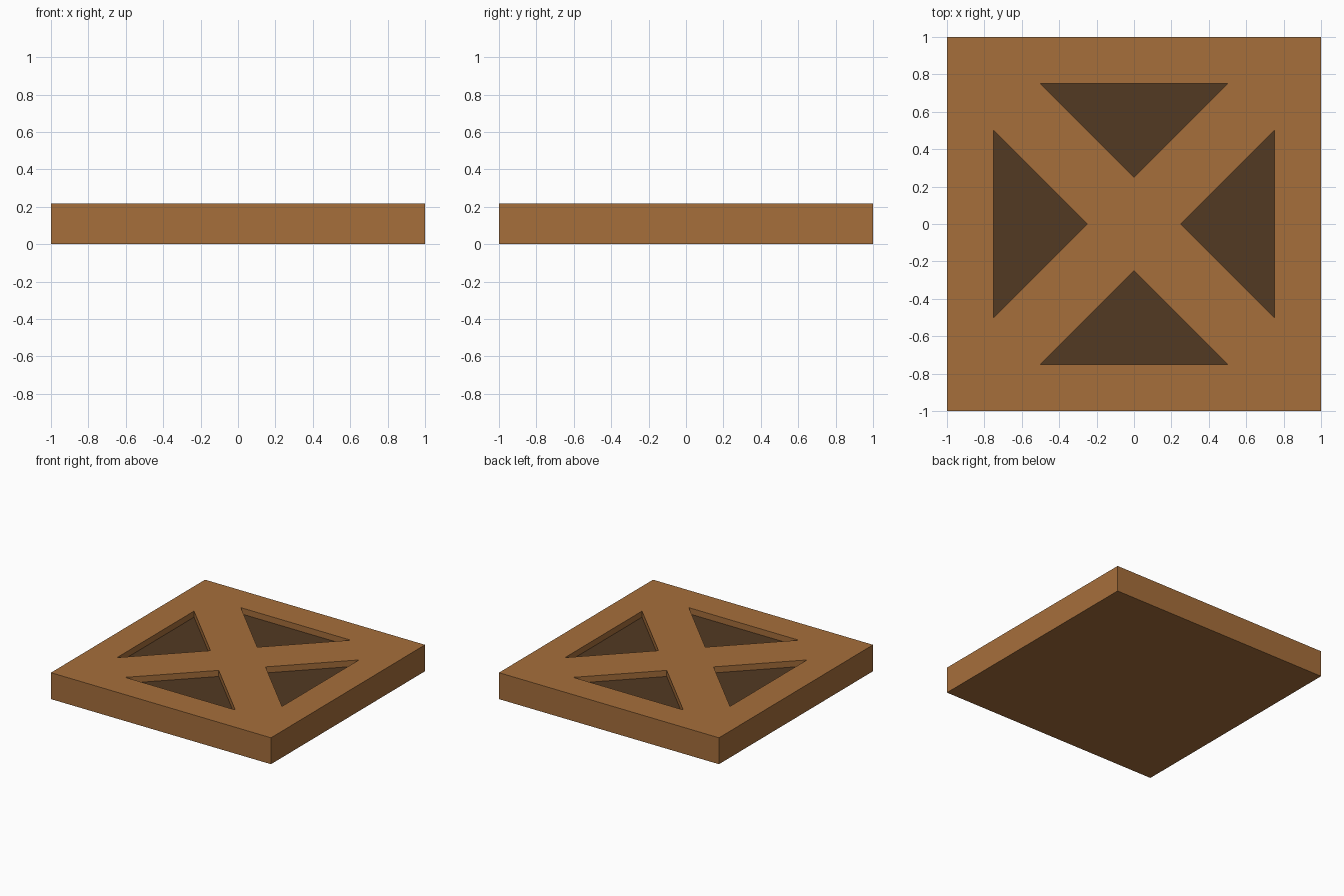
import bpy
import bmesh
from math import pi
from mathutils import Matrix

cube = bpy.data.objects.get("Cube")
if cube:
    bpy.data.objects.remove(cube, do_unlink=True)

HEIGHT = 0.217
FLOOR = 0.167  # height of the sunken triangle floors


def make_material(name, color):
    mat = bpy.data.materials.new(name)
    mat.use_nodes = True
    mat.diffuse_color = color
    mat.node_tree.nodes["Principled BSDF"].inputs["Base Color"].default_value = color
    return mat


wood = make_material("wood_brown", (0.38, 0.158, 0.044, 1))
dark = make_material("dark_recess_brown", (0.084, 0.041, 0.016, 1))


def add_quarter(bm, turn):
    """One quarter of the slab, with its triangular recess, turned about z."""
    rot = Matrix.Rotation(turn * pi / 2, 3, "Z")

    def ring(points, z):
        return [bm.verts.new(rot @ Matrix.Translation((x, y, z)).translation)
                for x, y in points]

    outline = [(-1, -1), (1, -1), (0, 0)]
    triangle = [(-0.5, -0.75), (0.5, -0.75), (0, -0.25)]
    base = ring(outline, 0)
    top = ring(outline, HEIGHT)
    rim = ring(triangle, HEIGHT)
    floor = ring(triangle, FLOOR)

    # Outer side and underside
    bm.faces.new((base[0], base[1], top[1], top[0]))
    bm.faces.new(base[::-1])
    # Top frame around the recess, and the recess walls
    for i in range(3):
        j = (i + 1) % 3
        bm.faces.new((top[i], top[j], rim[j], rim[i]))
        bm.faces.new((rim[i], rim[j], floor[j], floor[i]))
    # Sunken floor
    bm.faces.new(floor).material_index = 1


# Slab with four recesses
bm = bmesh.new()
for turn in range(4):
    add_quarter(bm, turn)
bmesh.ops.remove_doubles(bm, verts=bm.verts, dist=0.0001)
bmesh.ops.recalc_face_normals(bm, faces=bm.faces)

mesh = bpy.data.meshes.new("square_slab")
bm.to_mesh(mesh)
bm.free()
mesh.materials.append(wood)
mesh.materials.append(dark)
slab = bpy.data.objects.new("square_slab", mesh)
bpy.context.collection.objects.link(slab)
